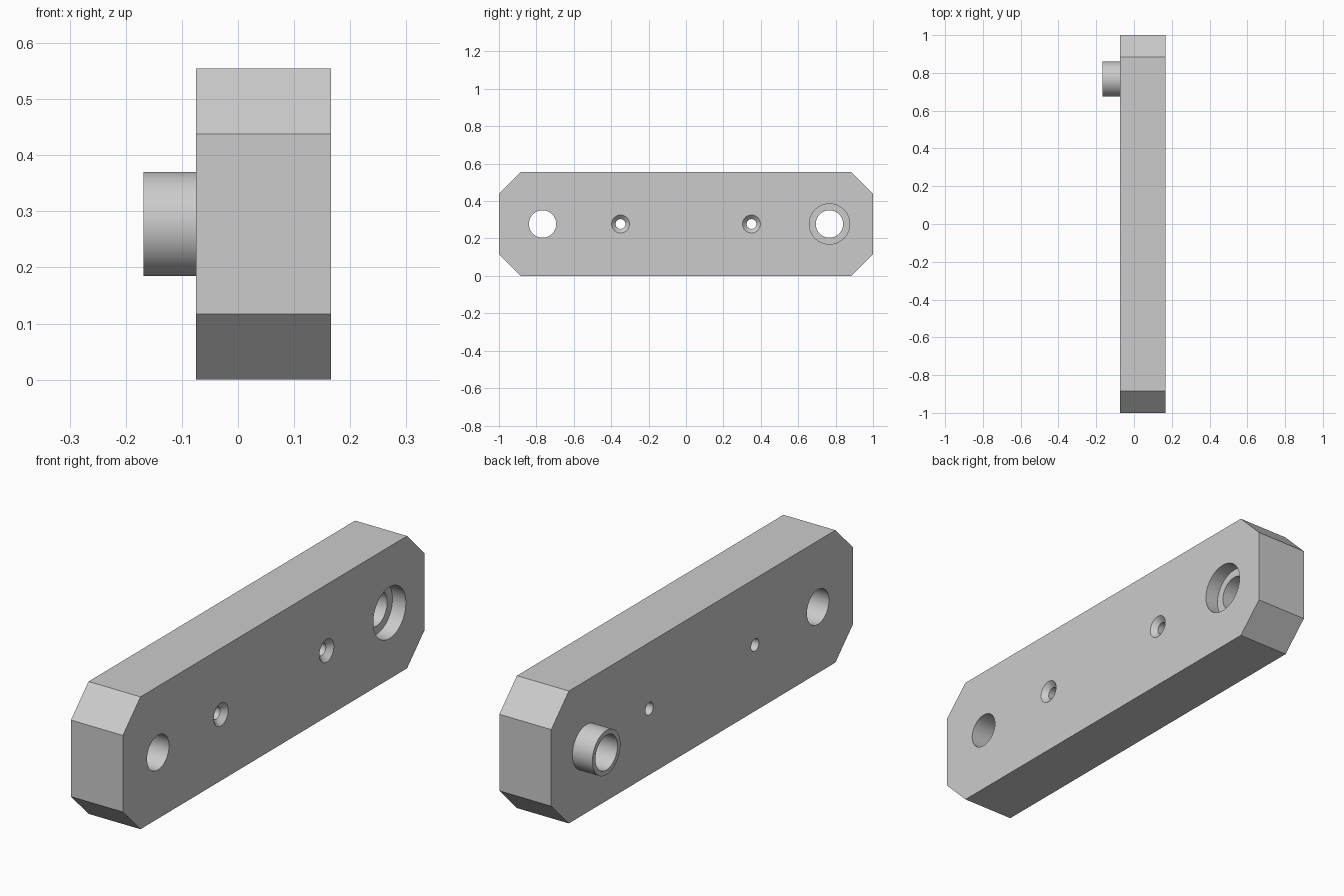
import bpy, bmesh, math
from mathutils import Vector

if "Cube" in bpy.data.objects:
    bpy.data.objects.remove(bpy.data.objects["Cube"], do_unlink=True)

BACK, FRONT = -0.075, 0.166      # faces of the bar along x
TIP = -0.168                     # end of the round boss
HEIGHT, CHAMFER = 0.555, 0.117
MID = HEIGHT / 2
PIN_Y, SCREW_Y = 0.767, 0.35
BORE, BOSS, SOCKET = 0.073, 0.093, 0.108
SCREW, SINK, SINK_DEPTH = 0.026, 0.048, 0.022
SOCKET_DEPTH = 0.062
OVER = 0.02

grey = bpy.data.materials.new("plain grey")
grey.use_nodes = True
colour = (0.6, 0.6, 0.6, 1)
grey.diffuse_color = colour
grey.node_tree.nodes["Principled BSDF"].inputs["Base Color"].default_value = colour


def finish(name, bm):
    bmesh.ops.recalc_face_normals(bm, faces=bm.faces)
    mesh = bpy.data.meshes.new(name)
    bm.to_mesh(mesh)
    bm.free()
    mesh.materials.append(grey)
    ob = bpy.data.objects.new(name, mesh)
    bpy.context.collection.objects.link(ob)
    return ob


def turned(name, y, profile, sides=64):
    """Solid turned about an x-wise axis from (x, radius) steps."""
    bm = bmesh.new()
    rings = []
    for x, r in profile:
        angles = [math.tau * i / sides for i in range(sides)]
        rings.append([bm.verts.new((x, y + r * math.cos(a), MID + r * math.sin(a)))
                      for a in angles])
    for a, b in zip(rings, rings[1:]):
        for i in range(sides):
            j = (i + 1) % sides
            bm.faces.new((a[i], a[j], b[j], b[i]))
    bm.faces.new(rings[0])
    bm.faces.new(rings[-1])
    return finish(name, bm)


def combine(target, tool, operation):
    tool.hide_render = True
    mod = target.modifiers.new(tool.name, "BOOLEAN")
    mod.operation, mod.solver, mod.object = operation, "EXACT", tool
    bpy.context.view_layer.objects.active = target
    bpy.ops.object.modifier_apply(modifier=mod.name)
    bpy.data.objects.remove(tool, do_unlink=True)


# Bar with four chamfered corners
bm = bmesh.new()
c = 1 - CHAMFER
outline = [(-c, 0), (c, 0), (1, CHAMFER), (1, HEIGHT - CHAMFER),
           (c, HEIGHT), (-c, HEIGHT), (-1, HEIGHT - CHAMFER), (-1, CHAMFER)]
face = bm.faces.new([bm.verts.new((BACK, y, z)) for y, z in outline])
side = bmesh.ops.extrude_face_region(bm, geom=[face])
bmesh.ops.translate(bm, vec=Vector((FRONT - BACK, 0, 0)),
                    verts=[v for v in side["geom"] if isinstance(v, bmesh.types.BMVert)])
bar = finish("link_bar", bm)

# Round boss, then the stepped bore through it
combine(bar, turned("boss", PIN_Y, [(TIP, BOSS), (BACK + OVER, BOSS)]), "UNION")
floor = FRONT - SOCKET_DEPTH
combine(bar, turned("socket_bore", PIN_Y,
                    [(TIP - OVER, BORE), (floor, BORE), (floor, SOCKET),
                     (FRONT + OVER, SOCKET)]), "DIFFERENCE")

# Plain bore at the other end
combine(bar, turned("plain_bore", -PIN_Y, [(BACK - OVER, BORE), (FRONT + OVER, BORE)]),
        "DIFFERENCE")

# Countersunk screw holes
for y in (-SCREW_Y, SCREW_Y):
    combine(bar, turned("screw_hole", y,
                        [(BACK - OVER, SCREW), (FRONT - SINK_DEPTH, SCREW),
                         (FRONT, SINK), (FRONT + OVER, SINK)], 48), "DIFFERENCE")

# Smooth bores with crisp edges
bpy.ops.object.select_all(action="DESELECT")
bar.select_set(True)
bpy.context.view_layer.objects.active = bar
bpy.ops.object.shade_smooth_by_angle(angle=math.radians(30))
